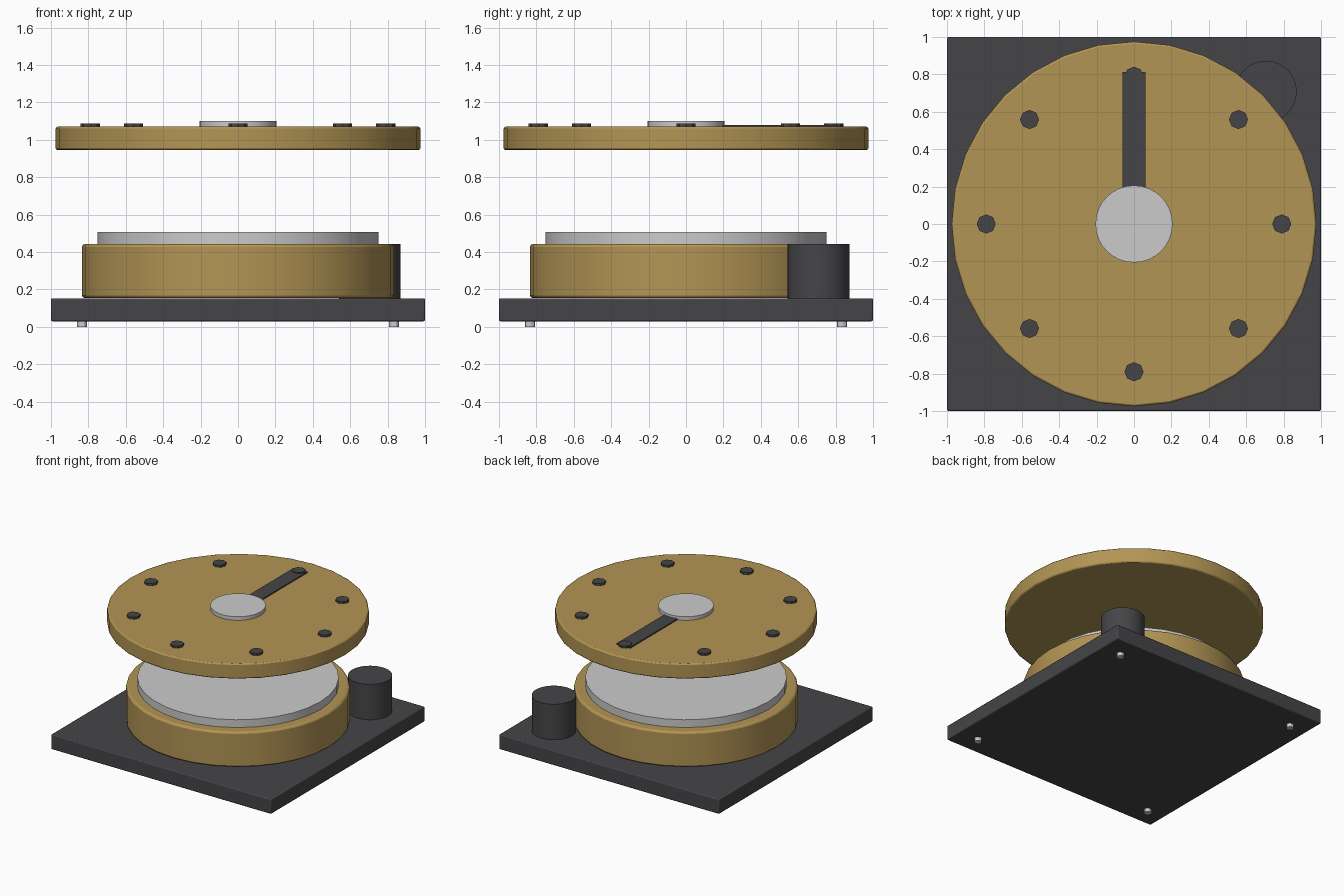
import bpy
from math import radians, sin, cos, tau

if "Cube" in bpy.data.objects:
    bpy.data.objects.remove(bpy.data.objects["Cube"])


def material(name, rgb):
    m = bpy.data.materials.new(name)
    m.diffuse_color = (*rgb, 1)
    m.use_nodes = True
    m.node_tree.nodes["Principled BSDF"].inputs["Base Color"].default_value = m.diffuse_color
    return m


BRASS = material("brass", (0.45, 0.30, 0.09))
DARK = material("dark_metal", (0.06, 0.06, 0.065))


def finish(ob, name, mat, bevel):
    ob.name = name
    if mat:
        ob.data.materials.append(mat)
    if bevel:
        mod = ob.modifiers.new("edge_bevel", 'BEVEL')
        mod.width = bevel
        mod.segments = 2
        mod.limit_method = 'ANGLE'
        mod.angle_limit = radians(40)
    bpy.ops.object.shade_smooth_by_angle(angle=radians(30))
    return ob


def disc(name, x, y, r, z0, z1, sides=32, mat=None, bevel=0):
    bpy.ops.mesh.primitive_cylinder_add(vertices=sides, radius=r, depth=z1 - z0,
                                        location=(x, y, (z0 + z1) / 2))
    return finish(bpy.context.object, name, mat, bevel)


def box(name, lo, hi, mat=None, bevel=0):
    bpy.ops.mesh.primitive_cube_add(size=1, location=[(a + b) / 2 for a, b in zip(lo, hi)])
    ob = bpy.context.object
    ob.scale = [b - a for a, b in zip(lo, hi)]
    bpy.ops.object.transform_apply(location=False, rotation=False, scale=True)
    return finish(ob, name, mat, bevel)


# Base plate and its feet
box("base_plate", (-1, -1, 0.03), (1, 1, 0.152), DARK, 0.008)
for sx in (-1, 1):
    for sy in (-1, 1):
        disc("foot", sx * 0.834, sy * 0.834, 0.028, 0, 0.04, 12)

# Lower brass drum with raised grey disc, and motor beside it
disc("lower_drum", 0, 0, 0.834, 0.154, 0.443, 32, BRASS, 0.015)
disc("drum_disc", 0, 0, 0.75, 0.40, 0.507, 32)
disc("motor", 0.705, 0.708, 0.165, 0.145, 0.443, 32, DARK)

# Floating top plate with hub and pointer
disc("top_plate", 0, 0, 0.975, 0.946, 1.07, 32, BRASS, 0.01)
disc("hub", 0, 0, 0.206, 1.02, 1.1, 32)
box("pointer", (-0.061, 0.19, 1.05), (0.061, 0.812, 1.08), DARK)

# Ring of bolts
for i in range(8):
    a = i * tau / 8
    disc("bolt", 0.79 * cos(a), 0.79 * sin(a), 0.051, 1.05, 1.087, 8, DARK)
